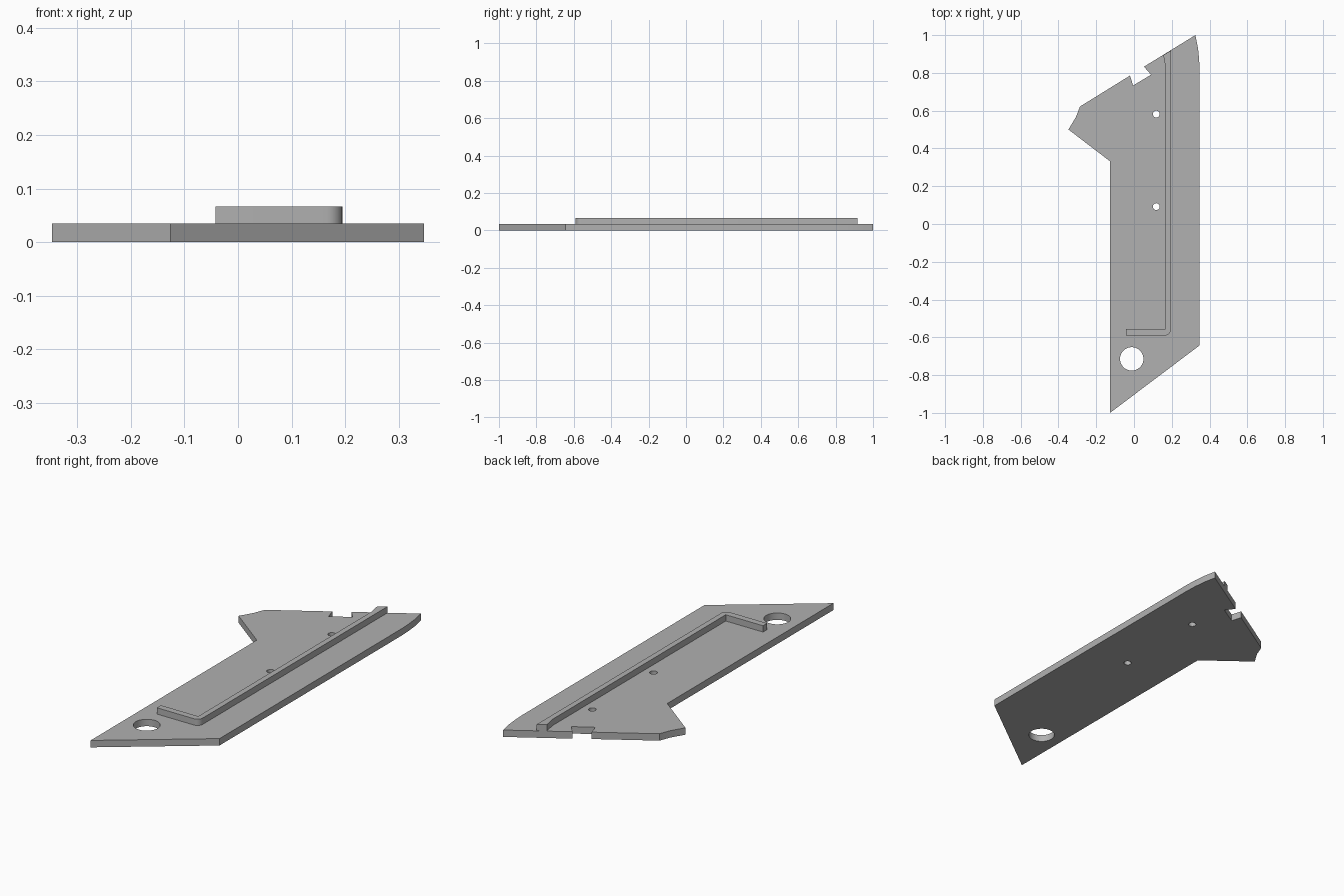
import bpy
import bmesh
from math import cos, sin, tau
from mathutils import Vector

cube = bpy.data.objects.get("Cube")
if cube:
    bpy.data.objects.remove(cube)

PLATE_TOP = 0.035
RAIL_TOP = 0.067

# One plain grey for everything
grey = bpy.data.materials.new("plain grey")
grey.use_nodes = True
colour = (0.44, 0.44, 0.44, 1)
grey.diffuse_color = colour
grey.node_tree.nodes["Principled BSDF"].inputs["Base Color"].default_value = colour


def circle(x, y, radius, sides):
    return [(x + radius * cos(tau * i / sides), y + radius * sin(tau * i / sides))
            for i in range(sides)]


def arc(x, y, radius, start, end, steps=6):
    """Points on an arc; angles are in turns."""
    angles = [tau * (start + (end - start) * i / steps) for i in range(steps + 1)]
    return [(x + radius * cos(a), y + radius * sin(a)) for a in angles]


def slab(name, loops, bottom, top):
    """Extrude an outline, with optional hole loops, into a flat solid."""
    bm = bmesh.new()
    edges = []
    for loop in loops:
        verts = [bm.verts.new((x, y, bottom)) for x, y in loop]
        edges += [bm.edges.new((v, verts[i - 1])) for i, v in enumerate(verts)]
    bmesh.ops.triangle_fill(bm, edges=edges, use_beauty=True, use_dissolve=False)
    result = bmesh.ops.extrude_face_region(bm, geom=bm.faces[:], use_keep_orig=True)
    raised = [g for g in result["geom"] if isinstance(g, bmesh.types.BMVert)]
    bmesh.ops.translate(bm, verts=raised, vec=Vector((0, 0, top - bottom)))
    bmesh.ops.recalc_face_normals(bm, faces=bm.faces[:])
    mesh = bpy.data.meshes.new(name)
    bm.to_mesh(mesh)
    bm.free()
    mesh.materials.append(grey)
    obj = bpy.data.objects.new(name, mesh)
    bpy.context.collection.objects.link(obj)
    bpy.ops.object.select_all(action="DESELECT")
    obj.select_set(True)
    bpy.context.view_layer.objects.active = obj
    bpy.ops.object.shade_smooth_by_angle(angle=0.5)
    return obj


# Base plate: slanted ends, side wing, notch in the back edge, three holes
outline = [
    (-0.127, -1), (0.347, -0.643),
    (0.347, 0.81), (0.345, 0.87), (0.339, 0.93), (0.325, 1),
    (0.053, 0.833), (0.09, 0.79), (-0.005, 0.733), (-0.021, 0.786),
    (-0.286, 0.622), (-0.308, 0.565), (-0.347, 0.5), (-0.127, 0.332),
]
holes = [
    circle(-0.012, -0.714, 0.062, 48),
    circle(0.118, 0.582, 0.018, 24),
    circle(0.118, 0.092, 0.018, 24),
]
slab("base_plate", [outline] + holes, 0, PLATE_TOP)

# Raised L-shaped rail with a rounded outer corner and a flared back end
rail = [(-0.042, -0.557), (-0.042, -0.59)]
rail += arc(0.165, -0.56, 0.03, 0.75, 1)
rail += [(0.195, 0.918), (0.155, 0.894), (0.167, 0.83), (0.167, -0.557)]
slab("raised_rail", [rail], PLATE_TOP, RAIL_TOP)
